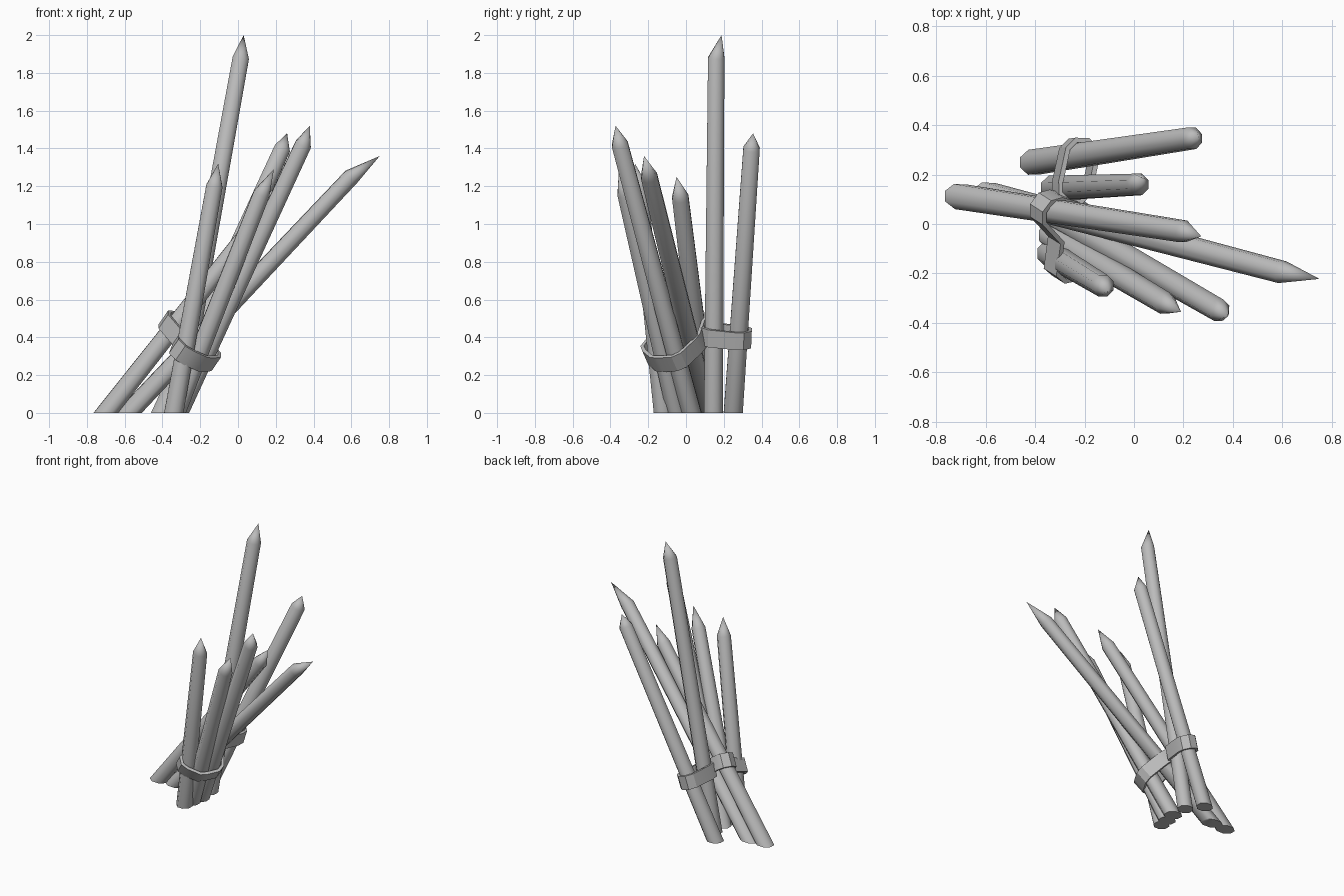
import bpy, bmesh, math
from mathutils import Vector

cube = bpy.data.objects.get("Cube")
if cube:
    bpy.data.objects.remove(cube)

wood = bpy.data.materials.new("grey_wood")
wood.use_nodes = True
wood.diffuse_color = (0.5, 0.5, 0.5, 1)
wood.node_tree.nodes["Principled BSDF"].inputs["Base Color"].default_value = (0.5, 0.5, 0.5, 1)

SIDES = 8


def finish(name, bm, angle):
    bmesh.ops.recalc_face_normals(bm, faces=bm.faces)
    mesh = bpy.data.meshes.new(name)
    bm.to_mesh(mesh)
    bm.free()
    mesh.materials.append(wood)
    obj = bpy.data.objects.new(name, mesh)
    bpy.context.collection.objects.link(obj)
    bpy.ops.object.select_all(action='DESELECT')
    obj.select_set(True)
    bpy.context.view_layer.objects.active = obj
    bpy.ops.object.shade_smooth_by_angle(angle=math.radians(angle))


def ring(centre, axis, radius):
    turn = Vector((0, 0, 1)).rotation_difference(axis)
    steps = [2 * math.pi * (i + 0.5) / SIDES for i in range(SIDES)]
    return [centre + turn @ Vector((radius * math.cos(a), radius * math.sin(a), 0)) for a in steps]


def make_stake(name, base, shoulder, tip):
    """Tapered pole with a sharpened tip, sawn flat at the ground."""
    base, shoulder, tip = Vector(base), Vector(shoulder), Vector(tip)
    axis = (shoulder - base).normalized()
    bm = bmesh.new()
    low = [bm.verts.new(p) for p in ring(base - axis * 0.1, axis, 0.055)]
    high = [bm.verts.new(p) for p in ring(shoulder, axis, 0.047)]
    apex = bm.verts.new(tip)
    for i in range(SIDES):
        j = (i + 1) % SIDES
        bm.faces.new((low[i], low[j], high[j], high[i]))
        bm.faces.new((high[i], high[j], apex))
    cut = bmesh.ops.bisect_plane(bm, geom=bm.verts[:] + bm.edges[:] + bm.faces[:],
                                 plane_co=(0, 0, 0), plane_no=(0, 0, 1), clear_inner=True)
    rim = [e for e in cut["geom_cut"] if isinstance(e, bmesh.types.BMEdge)]
    bmesh.ops.edgeloop_fill(bm, edges=rim)
    finish(name, bm, 50)


def hull_2d(points):
    """Convex outline, counter-clockwise."""
    points = sorted(points)

    def half(seq):
        out = []
        for p in seq:
            while len(out) > 1 and ((out[-1][0] - out[-2][0]) * (p[1] - out[-2][1])
                                    - (out[-1][1] - out[-2][1]) * (p[0] - out[-2][0])) <= 1e-9:
                out.pop()
            out.append(p)
        return out[:-1]
    return half(points) + half(points[::-1])


def make_band(name, members, origin, normal, width=0.095, wall=0.02):
    """Strap pulled round a group of stakes, in a tilted plane."""
    origin, normal = Vector(origin), Vector(normal).normalized()
    u = Vector((1, 0, 0)).cross(normal).normalized()
    v = normal.cross(u)
    pts = []
    for key in members:
        base, shoulder = Vector(stakes[key][0]), Vector(stakes[key][1])
        d = shoulder - base
        hit = base + d * ((origin - base).dot(normal) / d.dot(normal)) - origin
        for i in range(SIDES):
            a = 2 * math.pi * (i + 0.5) / SIDES
            pts.append((hit.dot(u) + 0.055 * math.cos(a), hit.dot(v) + 0.055 * math.sin(a)))
    loop = [Vector(p) for p in hull_2d(pts)]
    # slack dips inward across wide gaps
    path = []
    for i, p in enumerate(loop):
        q = loop[(i + 1) % len(loop)]
        path.append(p)
        e = q - p
        if e.length > 0.15:
            path.append((p + q) / 2 + Vector((-e.y, e.x)) * 0.22)
    n = len(path)
    bm = bmesh.new()
    rows = []
    for offset, h in ((0, -1), (wall, -1), (wall, 1), (0, 1)):
        row = []
        for i, p in enumerate(path):
            t = (path[(i + 1) % n] - p).normalized() + (p - path[i - 1]).normalized()
            t.normalize()
            w = p + Vector((t.y, -t.x)) * offset
            row.append(bm.verts.new(origin + u * w.x + v * w.y + normal * (h * width / 2)))
        rows.append(row)
    for k in range(4):
        a, b = rows[k], rows[(k + 1) % 4]
        for i in range(n):
            j = (i + 1) % n
            bm.faces.new((a[i], a[j], b[j], b[i]))
    finish(name, bm, 30)


# Stakes: base, shoulder, tip
stakes = {
    "tall_stake": ((-0.325, 0.145, 0), (0.015, 0.16, 1.88), (0.03, 0.188, 2.0)),
    "back_stake": ((-0.405, 0.25, 0), (0.235, 0.347, 1.40), (0.26, 0.355, 1.48)),
    "leaning_stake": ((-0.58, 0.115, 0), (0.60, -0.195, 1.25), (0.75, -0.222, 1.36)),
    "outer_stake": ((-0.70, 0.11, 0), (0.20, -0.03, 1.14), (0.272, -0.05, 1.25)),
    "front_long_stake": ((-0.315, 0.03, 0), (0.345, -0.35, 1.42), (0.38, -0.373, 1.52)),
    "front_middle_stake": ((-0.33, -0.05, 0), (0.125, -0.32, 1.16), (0.19, -0.355, 1.29)),
    "front_short_stake": ((-0.34, -0.12, 0), (-0.125, -0.25, 1.20), (-0.105, -0.27, 1.32)),
}
for name, spec in stakes.items():
    make_stake(name, *spec)

# Straps
make_band("front_band", ["leaning_stake", "outer_stake", "front_long_stake",
                         "front_middle_stake", "front_short_stake"],
          (-0.29, -0.16, 0.335), (0.69, -0.44, 1))
make_band("back_band", ["tall_stake", "back_stake"], (-0.22, 0.21, 0.40), (0.3, 0.04, 1))
